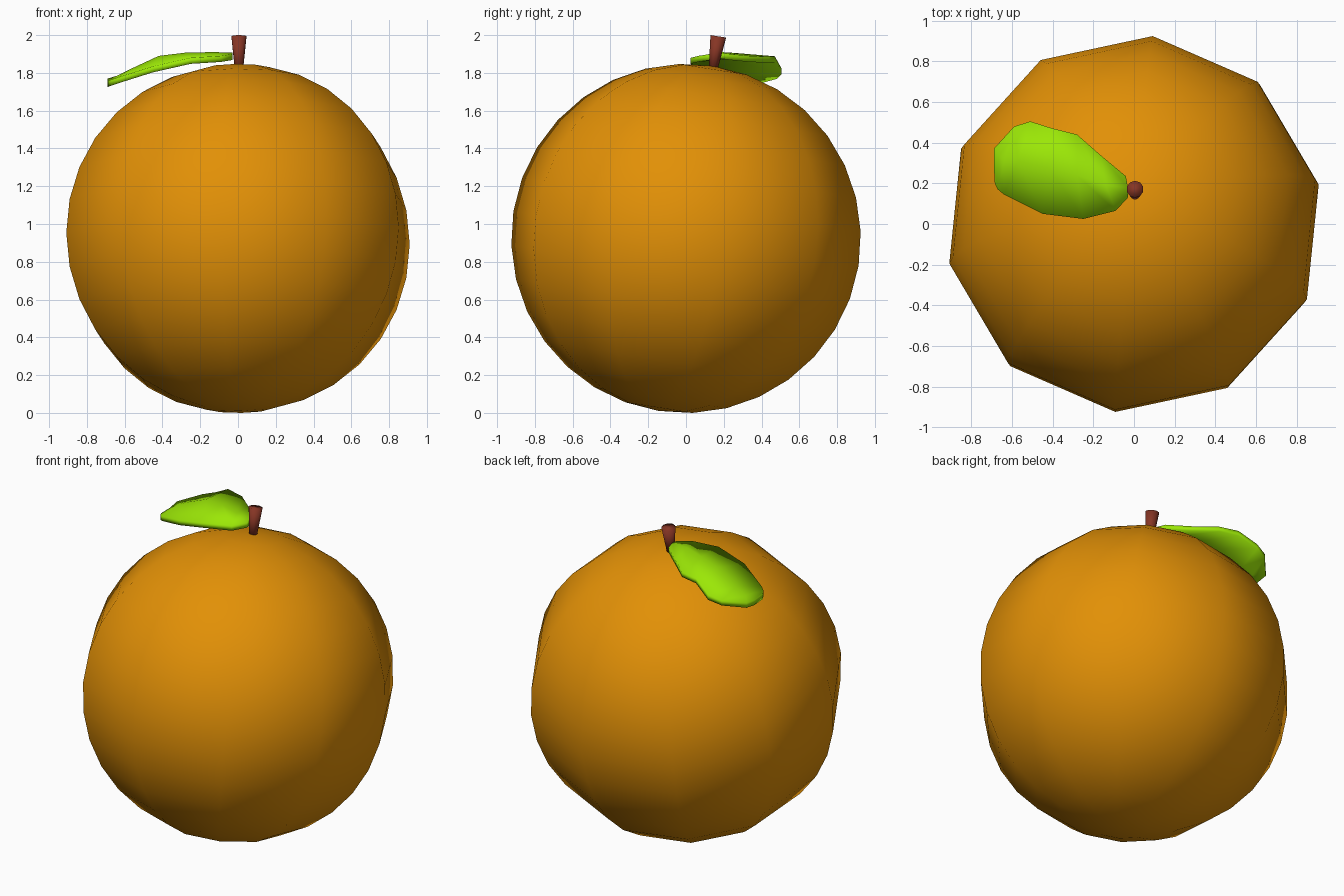
import bpy, bmesh, math
from mathutils import Matrix, Vector

if "Cube" in bpy.data.objects:
    bpy.data.objects.remove(bpy.data.objects["Cube"])


def mat(name, rgb):
    m = bpy.data.materials.new(name)
    m.diffuse_color = (*rgb, 1)
    m.use_nodes = True
    m.node_tree.nodes["Principled BSDF"].inputs["Base Color"].default_value = m.diffuse_color
    return m


def add(name, bm, material, smooth=True):
    bmesh.ops.recalc_face_normals(bm, faces=bm.faces)
    for f in bm.faces:
        f.smooth = smooth
    me = bpy.data.meshes.new(name)
    bm.to_mesh(me)
    bm.free()
    me.materials.append(material)
    ob = bpy.data.objects.new(name, me)
    bpy.context.collection.objects.link(ob)
    return ob


orange = mat("orange peel", (0.76, 0.28, 0.002))
green = mat("leaf green", (0.33, 0.80, 0.002))
brown = mat("stem brown", (0.24, 0.036, 0.018))

TILT = math.radians(-9)  # pole leans towards the back

# Fruit: ten-sided sphere with sixteen rings, leaning back
bm = bmesh.new()
bmesh.ops.create_uvsphere(bm, u_segments=10, v_segments=16, radius=0.93)
M = (Matrix.Translation((0, 0, 0.925)) @ Matrix.Diagonal((1, 1, 0.994, 1))
     @ Matrix.Rotation(TILT, 4, 'X') @ Matrix.Rotation(math.radians(30.2), 4, 'Z'))
bmesh.ops.transform(bm, matrix=M, verts=bm.verts)
low = min(v.co.z for v in bm.verts)
bmesh.ops.translate(bm, vec=(0, 0, -low), verts=bm.verts)
add("fruit", bm, orange)

# Stem: small flared cone along the fruit's axis
bm = bmesh.new()
bmesh.ops.create_cone(bm, cap_ends=True, segments=10, radius1=0.023, radius2=0.042, depth=0.18)
M = Matrix.Translation((0.005, 0.157, 1.905)) @ Matrix.Rotation(TILT, 4, 'X')
bmesh.ops.transform(bm, matrix=M, verts=bm.verts)
top = max(v.co.z for v in bm.verts)
bmesh.ops.translate(bm, vec=(0, 0, 2 - top), verts=bm.verts)
add("stem", bm, brown)

# Leaf: cross rows (front edge, middle, back edge) from the stem to the tip
rows = [
    ((-.03, .13, 1.90), (-.03, .18, 1.908), (-.04, .235, 1.90)),
    ((-.09, .065, 1.89), (-.14, .19, 1.91), (-.16, .335, 1.89)),
    ((-.25, .025, 1.88), (-.28, .24, 1.907), (-.28, .44, 1.885)),
    ((-.45, .05, 1.835), (-.42, .28, 1.89), (-.40, .47, 1.888)),
    ((-.64, .145, 1.775), (-.57, .31, 1.82), (-.51, .505, 1.825)),
    ((-.67, .17, 1.765), (-.64, .31, 1.785), (-.59, .48, 1.80)),
    ((-.685, .20, 1.76), (-.69, .29, 1.757), (-.69, .37, 1.77)),
]
bm = bmesh.new()
layers = [[[bm.verts.new(Vector(p) - Vector((0, 0, d))) for p in r] for r in rows]
          for d in (0, 0.032)]
for g in layers:
    for a, b in zip(g, g[1:]):
        for i in range(2):
            bm.faces.new((a[i], a[i + 1], b[i + 1], b[i]))


def rim(g):
    return ([r[0] for r in g] + [g[-1][1]] + [r[2] for r in reversed(g)] + [g[0][1]])


up, down = rim(layers[0]), rim(layers[1])
for i in range(len(up)):
    j = (i + 1) % len(up)
    bm.faces.new((up[i], up[j], down[j], down[i]))
add("leaf", bm, green)
